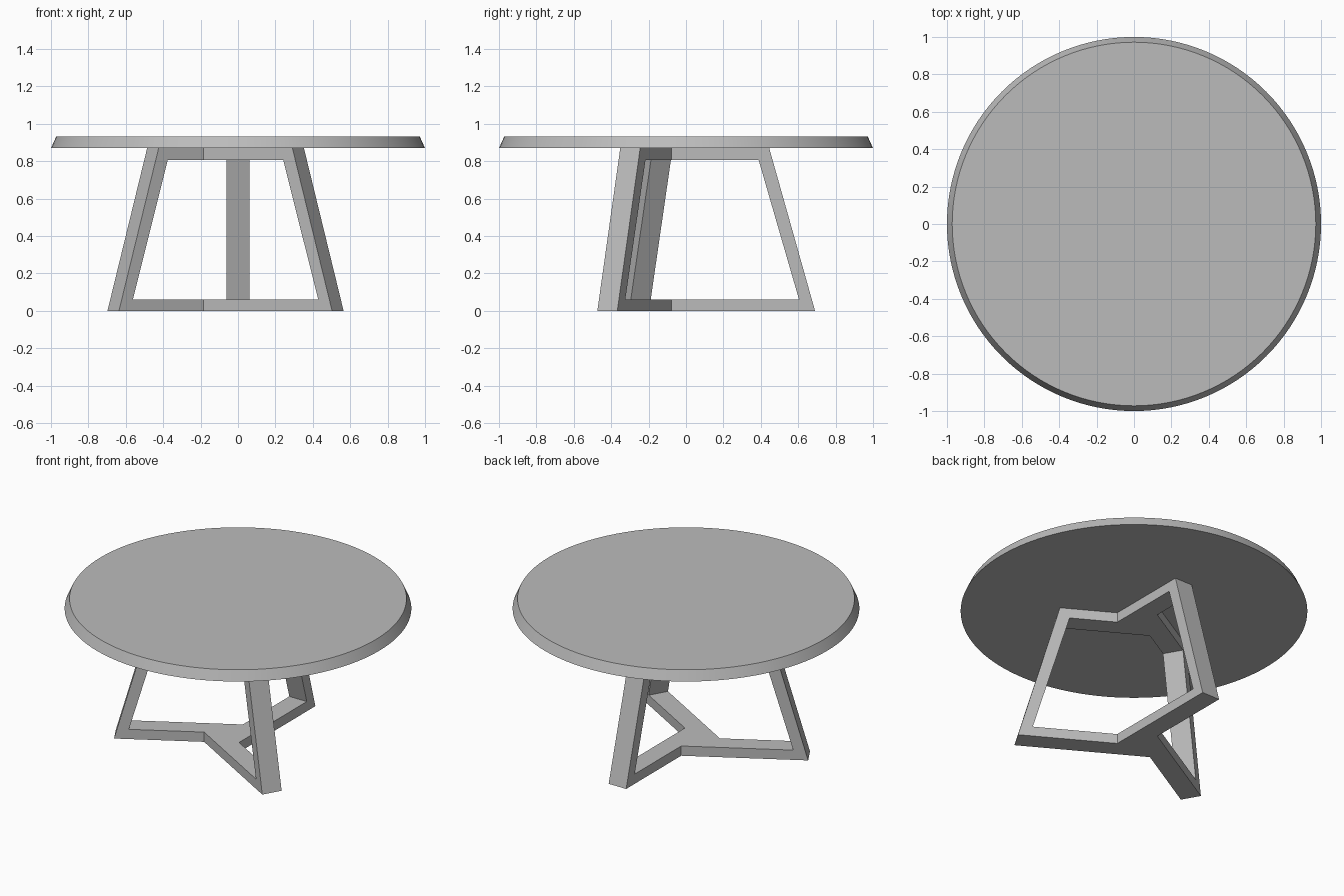
import bpy, bmesh, math
from mathutils import Vector

cube = bpy.data.objects.get("Cube")
if cube:
    bpy.data.objects.remove(cube, do_unlink=True)

grey = bpy.data.materials.new("plain_grey")
grey.use_nodes = True
GREY = (0.5, 0.5, 0.5, 1)
grey.diffuse_color = GREY
grey.node_tree.nodes["Principled BSDF"].inputs["Base Color"].default_value = GREY

BASE_H = 0.87      # underside of the tabletop
TOP_H = 0.932
WIDTH = 0.123      # width of the timber
BAR = 0.062        # height of the horizontal bars
HUB = Vector((-0.0615, -0.006, 0))


def finish(bm, name):
    bmesh.ops.recalc_face_normals(bm, faces=bm.faces)
    mesh = bpy.data.meshes.new(name)
    bm.to_mesh(mesh)
    bm.free()
    mesh.materials.append(grey)
    obj = bpy.data.objects.new(name, mesh)
    bpy.context.collection.objects.link(obj)
    return obj


def leg_frame(name, angle, reach):
    """C-shaped frame: foot bar, sloping leg and top bar, mitred at the hub."""
    along = Vector((math.cos(angle), math.sin(angle), 0))
    side = Vector((along.y, -along.x, 0))
    profile = [(0, 0), (reach, 0), (reach - 0.245, BASE_H), (0, BASE_H),
               (0, BASE_H - BAR), (reach - 0.302, BASE_H - BAR),
               (reach - 0.086, BAR), (0, BAR)]
    bm = bmesh.new()
    rings = []
    for s in (0, WIDTH):
        ring = []
        for r, z in profile:
            # the inner end meets the neighbouring frame at 120 degrees
            r = r if r else -s * math.tan(math.radians(30))
            ring.append(bm.verts.new(HUB + along * r + side * s + Vector((0, 0, z))))
        rings.append(ring)
        bm.faces.new(ring)
    n = len(profile)
    for i in range(n):
        j = (i + 1) % n
        bm.faces.new((rings[0][i], rings[0][j], rings[1][j], rings[1][i]))
    return finish(bm, name)


# Three frames turning around the hub
leg_frame("back_leg_frame", math.radians(90), 0.696)
leg_frame("front_left_leg_frame", math.radians(-30), 0.723)
leg_frame("front_right_leg_frame", math.radians(210), 0.664)

# Round tabletop with a bevelled rim
bm = bmesh.new()
bmesh.ops.create_cone(bm, cap_ends=True, segments=128, radius1=1.0,
                      radius2=0.972, depth=TOP_H - BASE_H)
bmesh.ops.translate(bm, verts=bm.verts, vec=(0, 0, (TOP_H + BASE_H) / 2))
tabletop = finish(bm, "tabletop")
bpy.ops.object.select_all(action='DESELECT')
tabletop.select_set(True)
bpy.context.view_layer.objects.active = tabletop
bpy.ops.object.shade_smooth_by_angle(angle=math.radians(30))
